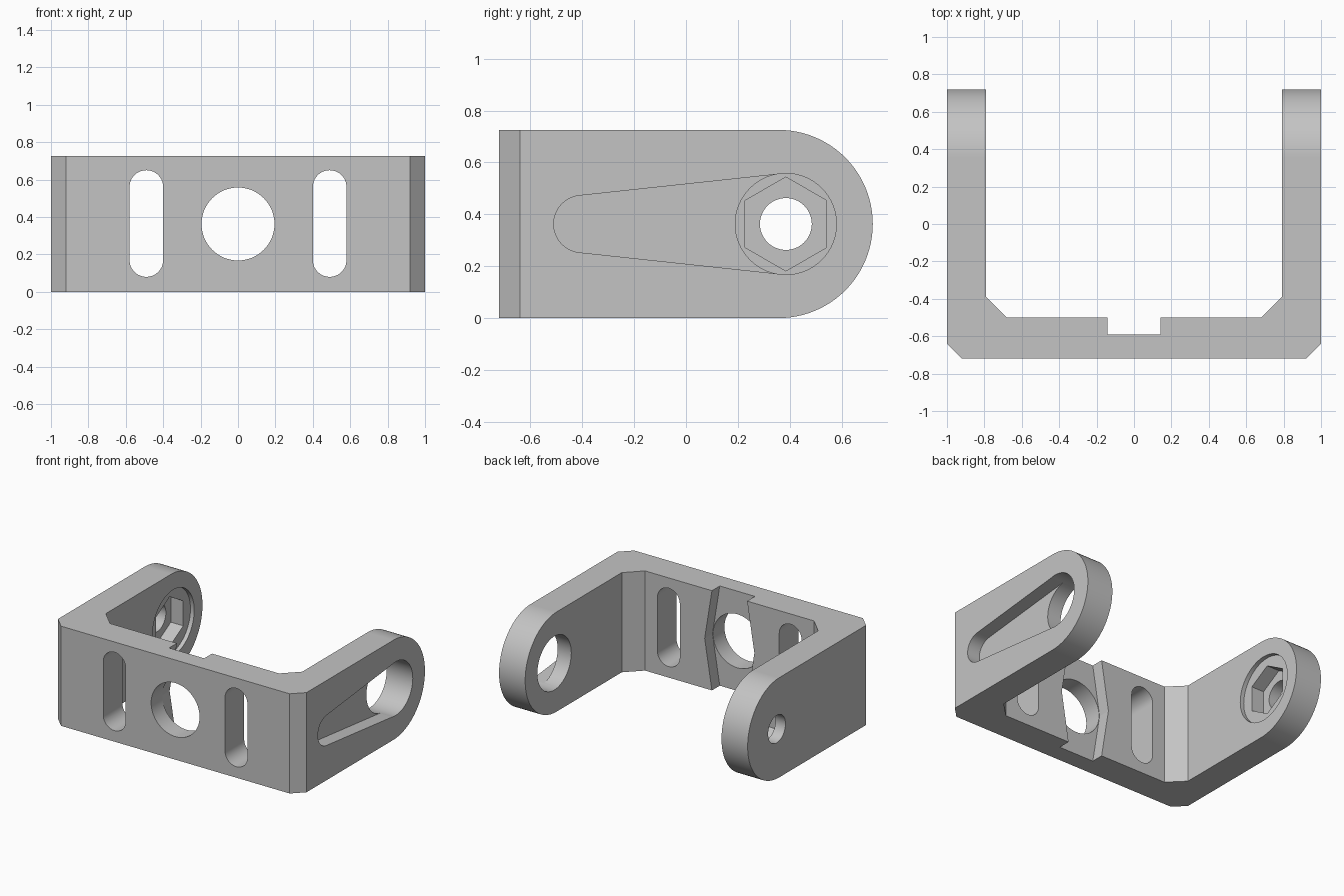
import bpy, bmesh
from math import radians, sin, cos, asin, degrees

default = bpy.data.objects.get("Cube")
if default:
    bpy.data.objects.remove(default, do_unlink=True)

HEIGHT = 0.725
MID = HEIGHT / 2
PIVOT = (0.385, MID)      # pivot hole centre (y, z)
BORE = 0.195

grey = bpy.data.materials.new("light grey")
grey.use_nodes = True
colour = (0.55, 0.55, 0.55, 1)
grey.diffuse_color = colour
grey.node_tree.nodes["Principled BSDF"].inputs["Base Color"].default_value = colour


def prism(name, points, axis, lo, hi):
    """Extrude a 2D outline along an axis."""
    place = {"X": lambda a, b, t: (t, a, b),
             "Y": lambda a, b, t: (a, t, b),
             "Z": lambda a, b, t: (a, b, t)}[axis]
    bm = bmesh.new()
    ends = [[bm.verts.new(place(a, b, t)) for a, b in points] for t in (lo, hi)]
    bm.faces.new(ends[0])
    bm.faces.new(ends[1])
    n = len(points)
    for i in range(n):
        j = (i + 1) % n
        bm.faces.new((ends[0][i], ends[0][j], ends[1][j], ends[1][i]))
    bmesh.ops.recalc_face_normals(bm, faces=bm.faces)
    mesh = bpy.data.meshes.new(name)
    bm.to_mesh(mesh)
    bm.free()
    mesh.materials.append(grey)
    ob = bpy.data.objects.new(name, mesh)
    bpy.context.scene.collection.objects.link(ob)
    return ob


def arc(centre, r, start, end, steps=32):
    angles = [radians(start + (end - start) * i / steps) for i in range(steps + 1)]
    return [(centre[0] + r * cos(a), centre[1] + r * sin(a)) for a in angles]


def circle(centre, r, steps=64, start=0):
    return arc(centre, r, start, start + 360, steps)[:-1]


# Bent U-shaped body with chamfered corners
half = [(0.92, -0.72), (1, -0.64), (1, 0.9), (0.79, 0.9), (0.79, -0.39), (0.68, -0.5)]
outline = half + [(-x, y) for x, y in reversed(half)]
bracket = prism("bracket", outline, "Z", -0.1, HEIGHT + 0.1)

cutters = []


def cut(ob, operation="DIFFERENCE"):
    ob.hide_render = True
    cutters.append(ob)
    mod = bracket.modifiers.new(ob.name, "BOOLEAN")
    mod.operation = operation
    mod.solver = "EXACT"
    mod.object = ob


# Rounded arm ends
side = [(-0.9, 0)] + arc((0.72 - MID, MID), MID, -90, 90, 48) + [(-0.9, HEIGHT)]
cut(prism("side_outline", side, "X", -1.2, 1.2), "INTERSECT")

# Front plate: wedge-sided channel at the back, centre hole and two slots
channel = [(-0.14, -0.0), (0.14, 0.0), (0.2, MID), (0.14, HEIGHT), (-0.14, HEIGHT), (-0.2, MID)]
channel = [(x, z + (z > MID) * 0.01 - (z < MID) * 0.01) for x, z in channel]
cut(prism("channel", channel, "Y", -0.59, -0.3))
cut(prism("centre_hole", circle((0, MID), BORE), "Y", -0.9, -0.2))
for s in (-1, 1):
    x = 0.49 * s
    slot = arc((x, 0.56), 0.09, 0, 180) + arc((x, 0.17), 0.09, 180, 360)
    cut(prism("slot", slot, "Y", -0.9, -0.2))

# Left arm: through bore and tapered recess on the outer face
cut(prism("bore", circle(PIVOT, BORE), "X", 0.6, 1.2))
tail, tail_r = (-0.4, MID), 0.11
lean = degrees(asin((BORE - tail_r) / (PIVOT[0] - tail[0])))
taper = arc(tail, tail_r, 90 + lean, 270 - lean)
taper += [arc(PIVOT, BORE - 0.001, a, a, 1)[0] for a in (270 - lean, 90 + lean)]
cut(prism("taper_recess", taper, "X", 0.9, 1.2))

# Right arm: washer recess, hexagonal nut pocket and bolt hole
cut(prism("washer_recess", circle(PIVOT, 0.24), "X", -0.82, -0.6))
cut(prism("nut_pocket", circle(PIVOT, 0.181, 6, 30), "X", -0.92, -0.6))
cut(prism("bolt_hole", circle(PIVOT, 0.1, 48), "X", -1.2, -0.6))

# Bake the cuts and remove the helpers
bpy.context.view_layer.update()
graph = bpy.context.evaluated_depsgraph_get()
baked = bpy.data.meshes.new_from_object(bracket.evaluated_get(graph))
bracket.modifiers.clear()
bracket.data = baked
for ob in cutters:
    bpy.data.objects.remove(ob, do_unlink=True)
baked.materials.clear()
baked.materials.append(grey)
for face in baked.polygons:
    face.material_index = 0

# Smooth curves, crisp edges
baked.shade_smooth()
baked.set_sharp_from_angle(angle=radians(8))
weighted = bracket.modifiers.new("weighted_normals", "WEIGHTED_NORMAL")
weighted.keep_sharp = True
